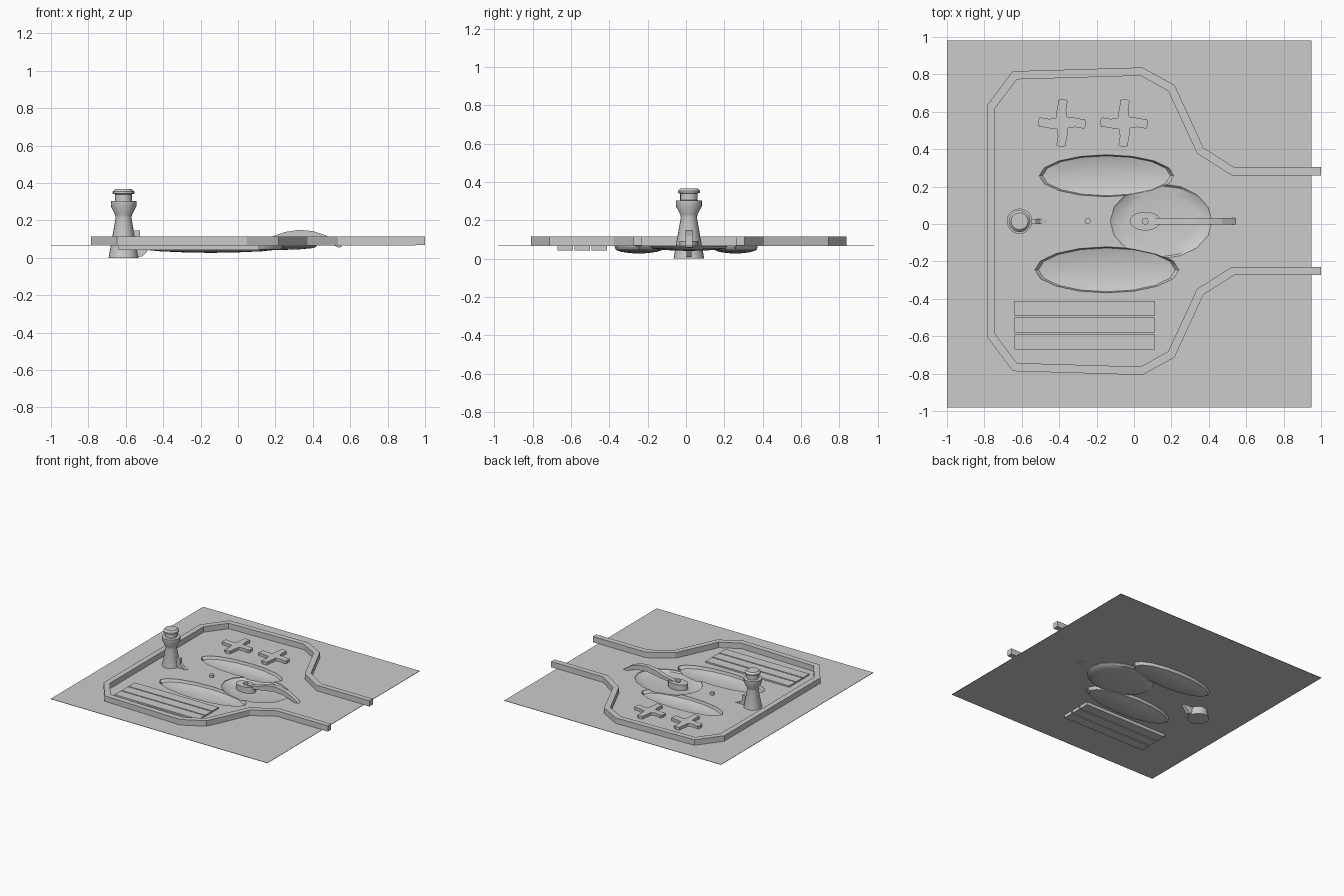
import bpy, bmesh, math
from mathutils import Vector

if "Cube" in bpy.data.objects:
    bpy.data.objects.remove(bpy.data.objects["Cube"], do_unlink=True)

FLOOR = 0.07      # height of the ground surface
AXIS = 0.015      # y of the line of symmetry

grey = bpy.data.materials.new("light_grey")
grey.use_nodes = True
grey.diffuse_color = (0.6, 0.6, 0.6, 1)
grey.node_tree.nodes["Principled BSDF"].inputs["Base Color"].default_value = (0.6, 0.6, 0.6, 1)


def finish(name, bm, smooth=False):
    bmesh.ops.recalc_face_normals(bm, faces=bm.faces)
    mesh = bpy.data.meshes.new(name)
    bm.to_mesh(mesh)
    bm.free()
    mesh.materials.append(grey)
    obj = bpy.data.objects.new(name, mesh)
    bpy.context.collection.objects.link(obj)
    if smooth:
        smooth_sharp(obj)
    return obj


def activate(obj):
    bpy.ops.object.select_all(action="DESELECT")
    obj.select_set(True)
    bpy.context.view_layer.objects.active = obj


def smooth_sharp(obj):
    activate(obj)
    bpy.ops.object.shade_smooth_by_angle(angle=math.radians(35))


def loft(name, rings, smooth=False):
    """Closed solid through a list of equal-length point rings."""
    bm = bmesh.new()
    loops = [[bm.verts.new(p) for p in ring] for ring in rings]
    n = len(loops[0])
    for a, b in zip(loops, loops[1:]):
        for i in range(n):
            j = (i + 1) % n
            bm.faces.new((a[i], a[j], b[j], b[i]))
    bm.faces.new(loops[0])
    bm.faces.new(loops[-1])
    return finish(name, bm, smooth)


def slab(name, outline, z0, z1):
    return loft(name, [[(x, y, z) for x, y in outline] for z in (z0, z1)])


def side_profile(name, outline, half):
    """Extrude an x-z outline across the line of symmetry."""
    return loft(name, [[(x, AXIS + s * half, z) for x, z in outline] for s in (-1, 1)])


def ellipse(cx, cy, rx, ry, n):
    return [(cx + rx * math.cos(t), cy + ry * math.sin(t))
            for t in (2 * math.pi * i / n for i in range(n))]


def box(name, x0, x1, y0, y1, z0, z1):
    return slab(name, [(x0, y0), (x1, y0), (x1, y1), (x0, y1)], z0, z1)


# Ground sheet with three shallow basins
ground = box("ground", -1, 0.95, -0.98, 0.98, FLOOR - 0.003, FLOOR)
basins = [(-0.147, 0.258, 0.36, 0.112, 0.04),
          (-0.145, -0.245, 0.385, 0.123, 0.04),
          (0.145, AXIS, 0.272, 0.2, 0.026)]


def basin(cx, cy, rx, ry, depth, grow, drop, top):
    rings = [(1, top), (1, FLOOR - drop - 0.004), (0.95, FLOOR - drop - depth * 0.55),
             (0.7, FLOOR - drop - depth * 0.8), (0.35, FLOOR - drop - depth * 0.95),
             (0.04, FLOOR - drop - depth)]
    return loft("basin_cutter", [[(x, y, z) for x, y in ellipse(
        cx, cy, (rx + grow) * s, (ry + grow) * s, 16)] for s, z in rings])


def combine(target, tool, operation):
    mod = target.modifiers.new("cut", "BOOLEAN")
    mod.object, mod.operation, mod.solver = tool, operation, "EXACT"
    activate(target)
    bpy.ops.object.modifier_apply(modifier=mod.name)
    bpy.data.objects.remove(tool, do_unlink=True)


for b in basins:
    combine(ground, basin(*b, 0.004, 0.003, FLOOR - 0.001), "UNION")
for b in basins:
    combine(ground, basin(*b, 0, 0, FLOOR + 0.05), "DIFFERENCE")
smooth_sharp(ground)

# Boundary wall, mirrored path with mitred corners
half_path = [(1, 0.267), (0.528, 0.267), (0.354, 0.378), (0.2, 0.712),
             (0.04, 0.8), (-0.637, 0.78), (-0.765, 0.61)]
path = [Vector(p) for p in half_path] + [Vector((x, -y)) for x, y in reversed(half_path)]


def offset(points, d):
    out = []
    for i, p in enumerate(points):
        a = (p - points[i - 1]).normalized() if i else None
        b = (points[i + 1] - p).normalized() if i < len(points) - 1 else a
        a = a or b
        na, nb = Vector((-a.y, a.x)), Vector((-b.y, b.x))
        m = (na + nb).normalized()
        out.append(p + m * d / m.dot(na))
    return out


left, right = offset(path, 0.022), offset(path, -0.022)
loft("boundary_wall", [[(l.x, l.y + AXIS, FLOOR - 0.002), (r.x, r.y + AXIS, FLOOR - 0.002),
                        (r.x, r.y + AXIS, 0.115), (l.x, l.y + AXIS, 0.115)]
                       for l, r in zip(left, right)])

# Tower with a flared cabin and a cap
tower_profile = [(0.08, 0), (0.042, 0.215), (0.045, 0.23), (0.068, 0.275), (0.068, 0.303),
                 (0.045, 0.305), (0.045, 0.34), (0.058, 0.343), (0.058, 0.354), (0.045, 0.367)]
loft("tower", [[(x, y, z) for x, y in ellipse(-0.612, AXIS, r, r, 20)]
               for r, z in tower_profile], True)
side_profile("tower_ramp", [(-0.6, 0.145), (-0.525, 0.145), (-0.525, 0.105), (-0.5, 0.08),
                            (-0.465, 0.072), (-0.465, 0.06), (-0.49, 0.03), (-0.51, 0.008),
                            (-0.6, 0.008)], 0.013)

# Three parallel strips
for i in range(3):
    y = -0.412 - i * 0.089
    box(f"strip_{i + 1}", -0.64, 0.112, y - 0.08, y, 0.042, 0.082)

# Four-bladed pinwheels
blade = [(0.028, 0.032), (0.022, 0.07), (0.03, 0.118), (0.012, 0.128),
         (-0.022, 0.123), (-0.022, 0.1), (-0.03, 0.055)]
for i, cx in enumerate((-0.385, -0.053)):
    outline = []
    for k in range(4):
        c, s = math.cos(k * math.pi / 2), math.sin(k * math.pi / 2)
        outline += [(cx + x * c - y * s, 0.54 + x * s + y * c) for x, y in blade]
    slab(f"pinwheel_{i + 1}", outline, FLOOR - 0.002, 0.093)

# Pins, pivot pad and arched arm
slab("ground_pin", ellipse(-0.248, AXIS, 0.016, 0.016, 12), FLOOR - 0.002, 0.09)
slab("pivot_pad", ellipse(0.06, AXIS, 0.083, 0.05, 20), 0.045, 0.093)
slab("pivot_pin", ellipse(0.06, AXIS, 0.018, 0.018, 12), 0.09, 0.104)
side_profile("arched_arm", [(0.08, 0.095), (0.18, 0.113), (0.25, 0.138), (0.33, 0.15),
                            (0.4, 0.143), (0.47, 0.12), (0.52, 0.086), (0.555, 0.06),
                            (0.54, 0.055), (0.48, 0.08), (0.4, 0.102), (0.33, 0.108),
                            (0.22, 0.09), (0.08, 0.07)], 0.018)
